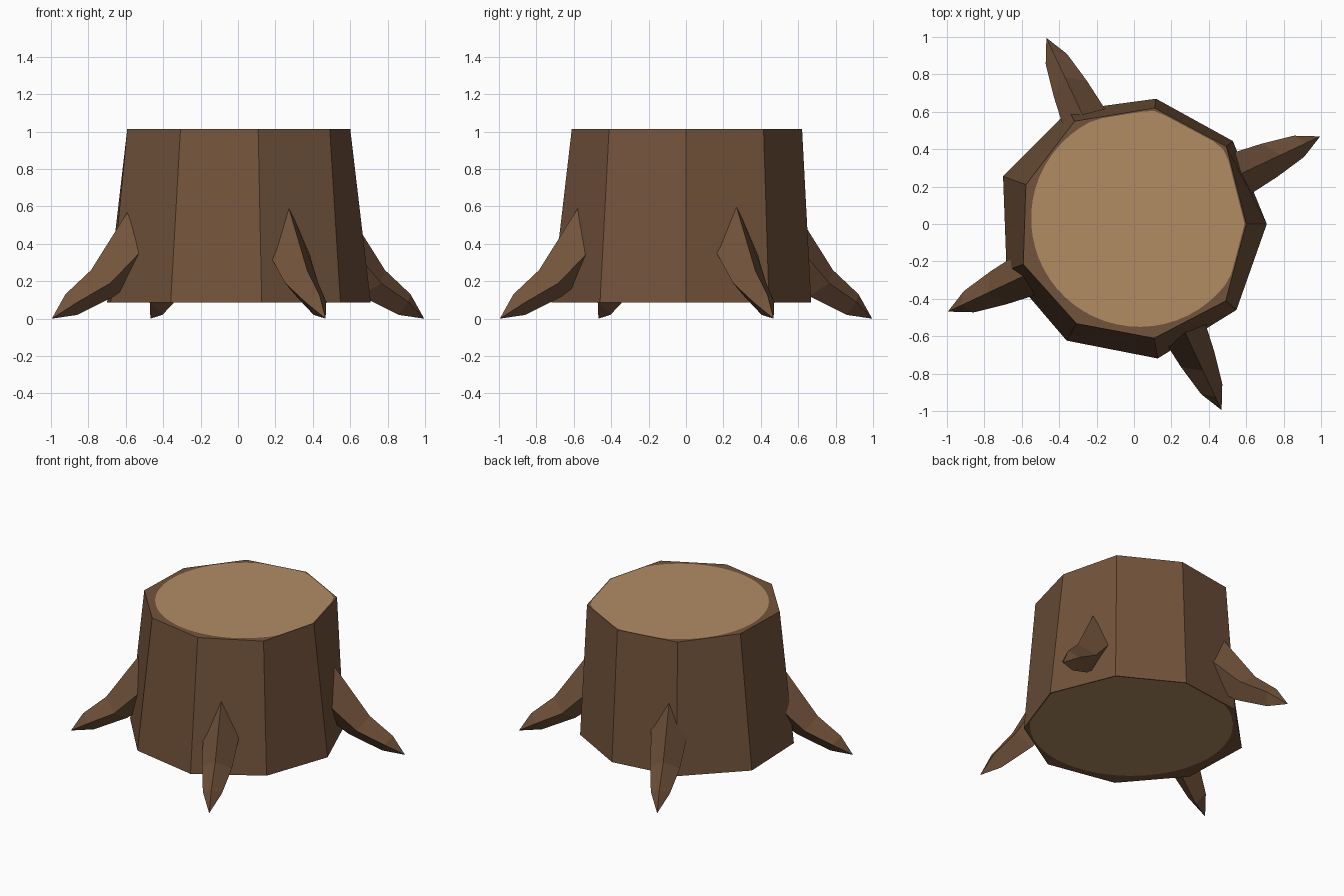
import bpy, math
from mathutils import Vector, Matrix

if "Cube" in bpy.data.objects:
    bpy.data.objects.remove(bpy.data.objects["Cube"])


def material(name, rgb):
    mat = bpy.data.materials.new(name)
    lin = [((c / 255 + 0.055) / 1.055) ** 2.4 for c in rgb]
    mat.diffuse_color = (*lin, 1)
    mat.use_nodes = True
    mat.node_tree.nodes["Principled BSDF"].inputs["Base Color"].default_value = mat.diffuse_color
    return mat


BARK = material("bark brown", (114, 83, 59))
WOOD = material("cut wood tan", (177, 140, 100))


def make(name, verts, faces, mats, wood_faces=()):
    mesh = bpy.data.meshes.new(name)
    mesh.from_pydata([tuple(v) for v in verts], [], faces)
    for m in mats:
        mesh.materials.append(m)
    for i in wood_faces:
        mesh.polygons[i].material_index = 1
    mesh.update()
    obj = bpy.data.objects.new(name, mesh)
    bpy.context.collection.objects.link(obj)
    return obj


# Slightly uneven nine-sided trunk rings, one radius per corner
def ring(radii, z):
    return [Vector((r * math.cos(math.radians(40 * i)),
                    r * math.sin(math.radians(40 * i)), z))
            for i, r in enumerate(radii)]


N = 9
low = ring([.71, .69, .68, .70, .745, .725, .72, .73, .715], .085)
high = ring([.60, .645, .63, .635, .615, .63, .615, .62, .64], 1.015)

# Bark wall
make("trunk_bark", low + high,
     [(i, (i + 1) % N, N + (i + 1) % N, N + i) for i in range(N)], [BARK])


# Flat cut: tan off-centre disc with a bark rim reaching the trunk outline
def cut(name, corners, centre, radius, up):
    steps = 6
    c = Vector((*centre, corners[0].z))
    outer = [corners[i].lerp(corners[(i + 1) % N], t / steps)
             for i in range(N) for t in range(steps)]
    inner = [c + (q - c) * min(.985, radius / (q - c).length) for q in outer]
    n = len(outer)
    faces = [tuple(range(n, 2 * n))]
    faces += [(i, (i + 1) % n, n + (i + 1) % n, n + i) for i in range(n)]
    if not up:
        faces = [f[::-1] for f in faces]
    make(name, outer + inner, faces, [BARK, WOOD], [0])


cut("cut_top", high, (.03, .03), .58, True)
cut("cut_underside", low, (.04, .02), .66, False)

# Root: diamond sections (top, side, bottom) as (reach, height), half width
sections = [((.57, .69), (.56, .43), (.54, .26), .13),
            ((.868, .26), (.80, .19), (.73, .12), .098),
            ((1.02, .13), (.975, .09), (.95, .02), .063)]
verts = []
for top, side, bottom, w in sections:
    verts += [Vector((top[0], 0, top[1])), Vector((side[0], w, side[1])),
              Vector((bottom[0], 0, bottom[1])), Vector((side[0], -w, side[1]))]
verts.append(Vector((1.1, 0, 0)))
faces = [(3, 2, 1, 0)[::-1]]
for s in (0, 4):
    faces += [(s + i, s + 4 + i, s + 4 + (i + 1) % 4, s + (i + 1) % 4)
              for i in range(4)]
faces += [(8 + i, 12, 8 + (i + 1) % 4) for i in range(4)]

# Four roots a quarter turn apart
for k, side in enumerate(("right", "back", "left", "front")):
    turn = Matrix.Rotation(math.radians(25.2 + 90 * k), 3, 'Z')
    make(side + "_root", [turn @ v for v in verts], faces, [BARK])
